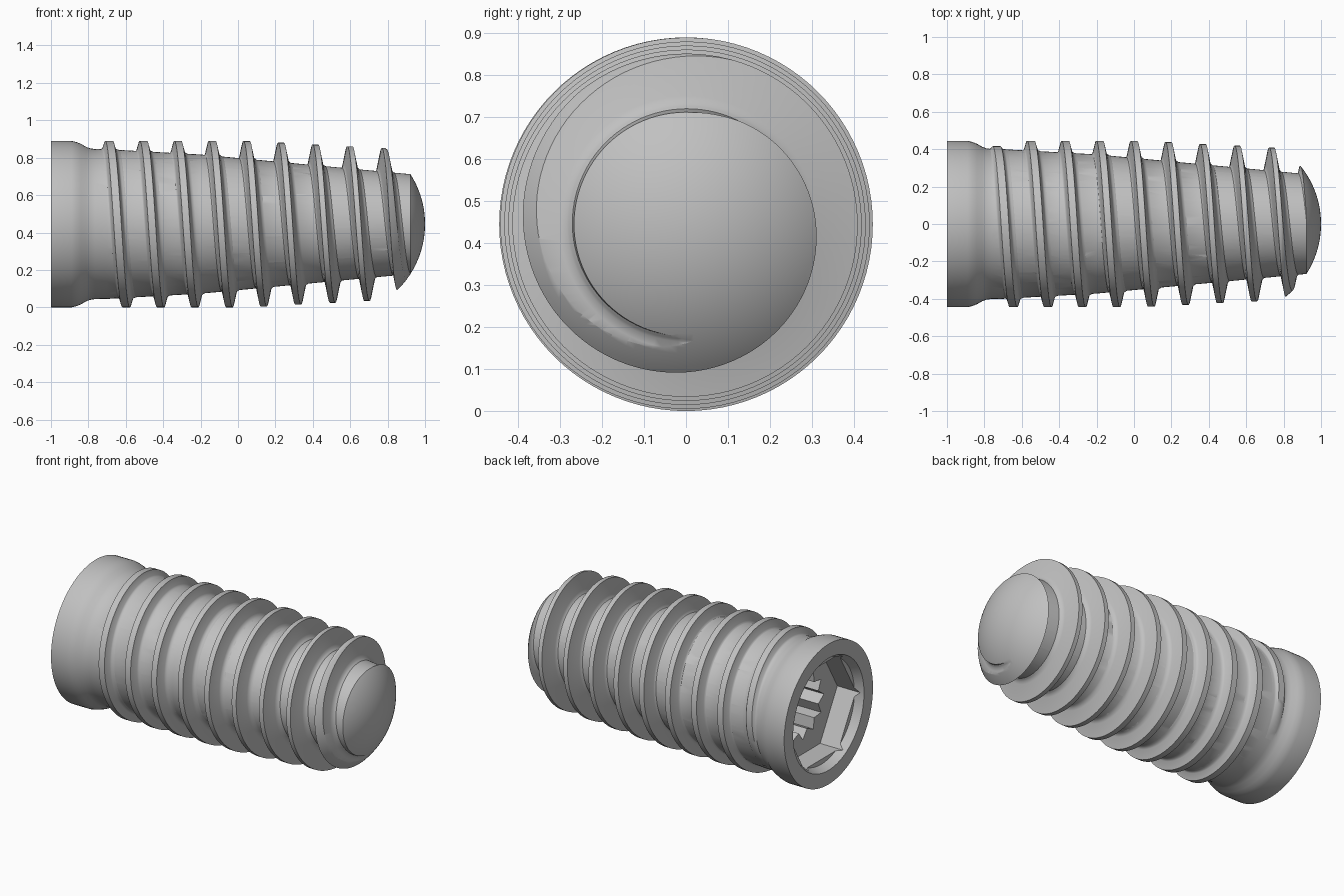
import bpy, bmesh
from math import sin, cos, pi, radians

if "Cube" in bpy.data.objects:
    bpy.data.objects.remove(bpy.data.objects["Cube"])

AXIS_Z = 0.445      # height of the long axis
PITCH = 0.184
START = -0.69       # first full crest on the top side
STEPS = 96


def polar(x, r, a):
    return (x, -r * sin(a), AXIS_Z + r * cos(a))


def loft(name, rings):
    """Closed solid through rings that share one point count."""
    bm = bmesh.new()
    loops = [[bm.verts.new(p) for p in ring] for ring in rings]
    for one, two in zip(loops, loops[1:]):
        for i in range(len(one)):
            j = (i + 1) % len(one)
            bm.faces.new((one[i], one[j], two[j], two[i]))
    bm.faces.new(loops[0])
    bm.faces.new(loops[-1])
    bmesh.ops.recalc_face_normals(bm, faces=bm.faces)
    mesh = bpy.data.meshes.new(name)
    bm.to_mesh(mesh)
    bm.free()
    obj = bpy.data.objects.new(name, mesh)
    bpy.context.collection.objects.link(obj)
    return obj


def revolve(name, profile, sides=STEPS, inner=1.0, turn=0.0):
    """Profile of (x, radius); inner below 1 pulls every other corner in."""
    return loft(name, [[polar(x, r * (inner if i % 2 else 1), turn + 2 * pi * i / sides)
                        for i in range(sides)] for x, r in profile])


def combine(target, tool, operation):
    mod = target.modifiers.new(operation, 'BOOLEAN')
    mod.operation = operation
    mod.solver = 'EXACT'
    mod.object = tool
    bpy.context.view_layer.objects.active = target
    bpy.ops.object.modifier_apply(modifier=mod.name)
    bpy.data.objects.remove(tool)


# Tapered core with its flared collar
TAPER = [(-0.7, 0.40), (-0.2, 0.372), (0.92, 0.267), (1.1, 0.25)]
COLLAR = [(-1, 0.445), (-0.89, 0.445), (-0.865, 0.439), (-0.84, 0.429),
          (-0.81, 0.412), (-0.79, 0.405), (-0.765, 0.401)]
body = revolve("threaded_body", COLLAR + TAPER)


def core_radius(x):
    for (x0, r0), (x1, r1) in zip(TAPER, TAPER[1:]):
        if x <= x1:
            break
    return r0 + (r1 - r0) * min(1, max(0, (x - x0) / (x1 - x0)))


def crest_radius(x):
    return min(0.445, 0.445 - (x - 0.04) * 0.052)


# Helical thread: (half width, share of thread height) with a root fillet
FLANK = [(0.054, -0.06), (0.045, 0.01), (0.038, 0.06), (0.032, 0.2)]
rings = []
for k in range(int(-0.38 * STEPS), int(9.2 * STEPS)):
    turns = k / STEPS
    x = START + PITCH * turns
    core = core_radius(x)
    fade = min(1, max(0.05, 1 + turns / 0.38))
    height = (crest_radius(x) - core) * fade
    tip = 0.017 - 0.005 * x
    half = FLANK + [(tip, 1)]
    section = [(-w, f) for w, f in half] + [(w, f) for w, f in reversed(half)]
    rings.append([polar(x + w, core + f * height, 2 * pi * turns) for w, f in section])
combine(body, loft("thread", rings), 'UNION')

# Domed tip trims both core and thread
R = 0.495
dome = [(-1.1, R)] + [(1 - R + R * sin(t), R * cos(t))
                      for t in (radians(89.6 * i / 40) for i in range(41))]
combine(body, revolve("dome_trim", dome), 'INTERSECT')

# Drive socket: chamfered mouth, hexagon pocket, toothed bore
combine(body, revolve("mouth", [(-1.05, 0.37), (-1, 0.355), (-0.95, 0.33)]), 'DIFFERENCE')
combine(body, revolve("hexagon", [(-1.02, 0.345), (-0.82, 0.345)], 6, turn=pi / 2),
        'DIFFERENCE')
combine(body, revolve("toothed_bore", [(-0.9, 0.21), (-0.5, 0.21), (-0.4, 0.05)], 24, 0.76),
        'DIFFERENCE')

# Single metal finish
metal = bpy.data.materials.new("grey_metal")
metal.use_nodes = True
colour = (0.53, 0.53, 0.53, 1)
metal.diffuse_color = colour
metal.node_tree.nodes["Principled BSDF"].inputs["Base Color"].default_value = colour
body.data.materials.clear()
body.data.materials.append(metal)
for poly in body.data.polygons:
    poly.material_index = 0

bpy.ops.object.select_all(action='DESELECT')
body.select_set(True)
bpy.context.view_layer.objects.active = body
bpy.ops.object.shade_smooth_by_angle(angle=radians(35))
